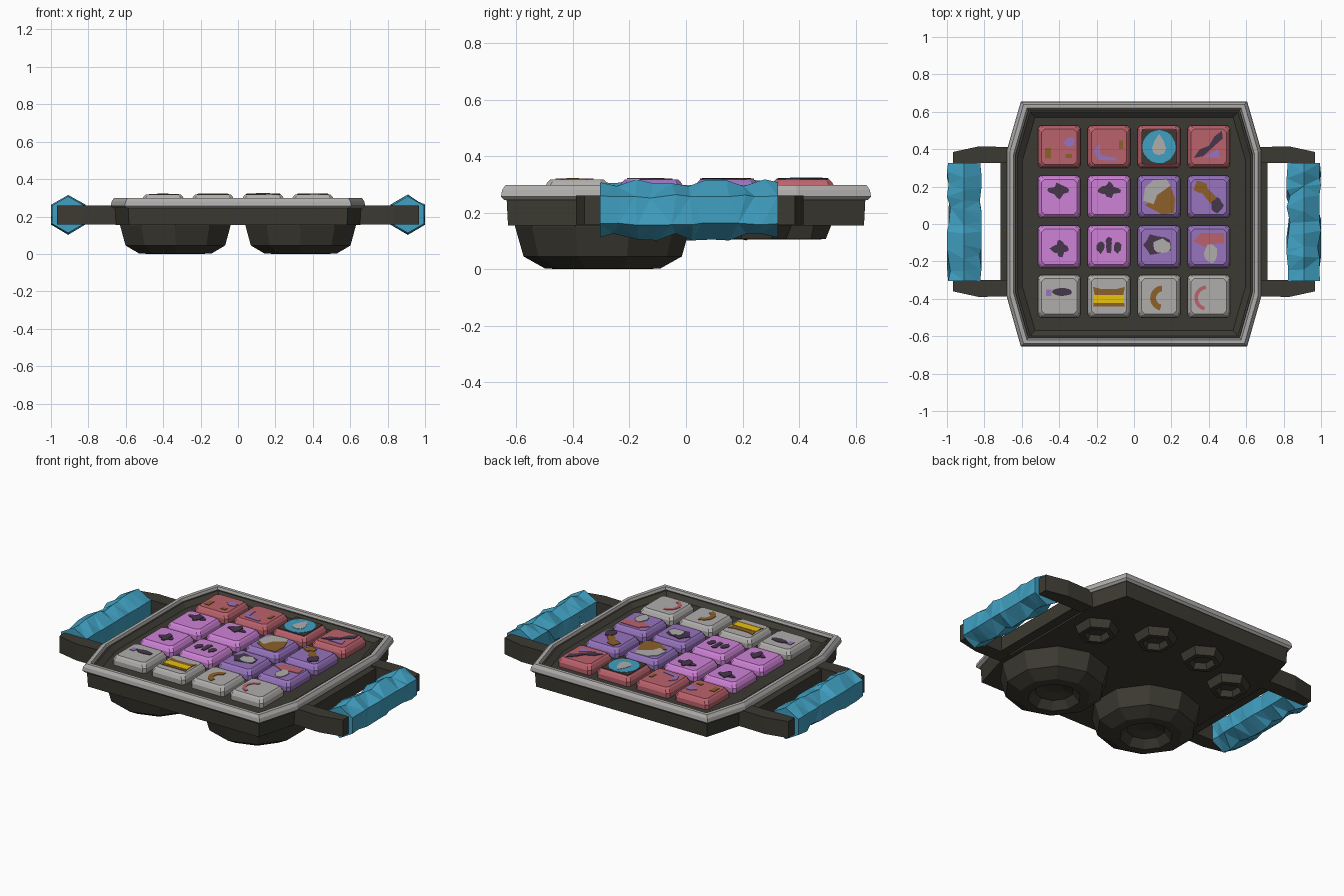
import bpy, bmesh, math, random

if "Cube" in bpy.data.objects:
    bpy.data.objects.remove(bpy.data.objects["Cube"])

random.seed(4)


def mat(name, r, g, b):
    lin = [((c / 255 + 0.055) / 1.055) ** 2.4 for c in (r, g, b)]
    m = bpy.data.materials.new(name)
    m.diffuse_color = (*lin, 1)
    m.use_nodes = True
    m.node_tree.nodes["Principled BSDF"].inputs["Base Color"].default_value = m.diffuse_color
    return m


DARK = mat("charcoal", 60, 58, 50)
GREY = mat("light grey", 176, 174, 172)
RED = mat("dusty red", 187, 98, 108)
PINK = mat("orchid pink", 206, 130, 214)
PURPLE = mat("purple", 151, 115, 190)
BLUE = mat("crystal blue", 64, 160, 194)
BROWN = mat("brown", 140, 96, 42)
YELLOW = mat("yellow", 232, 196, 12)
PLUM = mat("dark plum", 70, 54, 74)


def loft(name, rings, material, cap=True, closed=False):
    """Skin equal-length point rings into one flat shaded object."""
    bm = bmesh.new()
    vs = [[bm.verts.new(p) for p in ring] for ring in rings]
    pairs = list(zip(vs, vs[1:])) + ([(vs[-1], vs[0])] if closed else [])
    for a, b in pairs:
        for i in range(len(a)):
            j = (i + 1) % len(a)
            bm.faces.new((a[i], a[j], b[j], b[i]))
    if cap and not closed:
        bm.faces.new(vs[0])
        bm.faces.new(vs[-1])
    bmesh.ops.recalc_face_normals(bm, faces=bm.faces)
    me = bpy.data.meshes.new(name)
    bm.to_mesh(me)
    bm.free()
    me.materials.append(material)
    ob = bpy.data.objects.new(name, me)
    bpy.context.collection.objects.link(ob)
    return ob


def slab(name, pts, z0, z1, material):
    return loft(name, [[(x, y, z) for x, y in pts] for z in (z0, z1)], material)


def circle(cx, cy, r, z, n, turn=0.5):
    return [(cx + r * math.cos(math.tau * (i + turn) / n),
             cy + r * math.sin(math.tau * (i + turn) / n), z) for i in range(n)]


# Tray: eight-sided body with a raised grey rim
CORNERS = [(.605, .655), (.68, .395), (.68, -.39), (.605, -.655)]
OUTLINE = CORNERS + [(-x, y) for x, y in reversed(CORNERS)]


def tray_ring(inset, z):
    return [(x * (1 - inset / .68), y * (1 - inset / .655), z) for x, y in OUTLINE]


loft("tray_body", [tray_ring(.025, .155), tray_ring(.02, .25), tray_ring(.05, .262)], DARK)
loft("tray_rim", [tray_ring(d, z) for d, z in
                  ((.012, .245), (0, .257), (.004, .28), (.016, .298), (.036, .298), (.048, .262))],
     GREY, closed=True)
loft("tray_inner_lip", [tray_ring(d, z) for d, z in
                        ((.045, .262), (.046, .285), (.056, .285), (.085, .262))], DARK, closed=True)

# Side handles: dark bracket and faceted crystal grip
for s, side in ((-1, "left"), (1, "right")):
    bracket = [(.6, .41), (.83, .415), (.968, .385), (.968, -.36), (.83, -.39), (.6, -.385),
               (.6, -.3), (.87, -.3), (.87, .325), (.6, .325)]
    slab(side + "_handle_bracket", [(s * x, y) for x, y in bracket], .158, .26, DARK)
    slab(side + "_handle_mount", [(s * x, y) for x, y in
                                  ((.6, -.33), (.715, -.33), (.715, .35), (.6, .35))], .165, .25, DARK)
    rings = []
    n = 10
    for k in range(n + 1):
        edge = k in (0, n)
        ring = []
        for i in range(6):
            a = math.tau * i / 6 + math.pi / 2
            f = .93 if edge else random.choice((.8, .9, 1, 1.03))
            y = -.305 + .63 * k / n + (0 if edge else random.uniform(-.02, .02))
            x = max(-.092, min(.092, .107 * f * math.cos(a)))
            ring.append((s * (.908 + x), y, .21 + .105 * f * math.sin(a)))
        rings.append(ring)
    grip = loft(side + "_crystal_grip", rings, BLUE)
    grip.modifiers.new("facets", 'TRIANGULATE')

# Underside: two large hollow feet and four small hexagonal cups
for s, side in ((-1, "left"), (1, "right")):
    loft(side + "_large_foot", [circle(s * .335, -.295, r, z, 10) for r, z in
                                ((.315, .2), (.31, .15), (.28, .045), (.205, .003), (.15, 0),
                                 (.11, .045), (.05, .06))], DARK)
    for part, cx, cy in (("inner", .17, .39), ("outer", .48, .25)):
        loft(f"{side}_{part}_cup", [circle(s * cx, cy, r, z, 6) for r, z in
                                    ((.128, .165), (.105, .107), (.075, .105), (.06, .14))], DARK)

# Keys: four by four chamfered blocks
XS = (-.4, -.134, .134, .4)
YS = (.413, .145, -.122, -.386)
TOP = .318


def key_ring(cx, cy, h, z):
    c = .016
    q = [(h, h - c), (h - c, h), (c - h, h), (-h, h - c),
         (-h, c - h), (c - h, -h), (h - c, -h), (h, c - h)]
    return [(cx + x, cy + y, z) for x, y in q]


KEY_MATS = [[RED] * 4, [PINK, PINK, PURPLE, PURPLE], [PINK, PINK, PURPLE, PURPLE], [GREY] * 4]
for r, cy in enumerate(YS):
    for c, cx in enumerate(XS):
        loft(f"key_{r + 1}_{c + 1}", [key_ring(cx, cy, h, z) for h, z in
                                      ((.114, .258), (.114, .29), (.104, .308), (.094, TOP))],
             KEY_MATS[r][c])


# Painted key symbols as thin plates
def plate(name, r, c, pts, material, layer=0):
    z = TOP + .002 * layer
    slab(name, [(XS[c] + x, YS[r] + y) for x, y in pts], z - .001, z + .003, material)


def blob(name, r, c, x, y, rx, ry, material, layer=0, n=12, wobble=.2):
    pts = []
    for i in range(n):
        a, f = math.tau * i / n, 1 + random.uniform(-wobble, wobble)
        pts.append((x + rx * f * math.cos(a), y + ry * f * math.sin(a)))
    plate(name, r, c, pts, material, layer)


def box(name, r, c, x, y, w, h, material, layer=0):
    plate(name, r, c, [(x - w / 2, y - h / 2), (x + w / 2, y - h / 2),
                       (x + w / 2, y + h / 2), (x - w / 2, y + h / 2)], material, layer)


def crescent(name, r, c, material, x, y, rad, width):
    angles = [math.radians(95 + 18 * i) for i in range(10)]
    outer = [(x + rad * math.cos(a), y + rad * math.sin(a)) for a in angles]
    inner = [(x + (rad - width) * math.cos(a), y + (rad - width) * math.sin(a)) for a in angles]
    plate(name, r, c, outer + inner[::-1], material)


# Top row symbols
box("brown_mark_a", 0, 0, -.06, -.035, .03, .055, BROWN)
box("brown_mark_b", 0, 0, .05, -.05, .035, .022, BROWN)
blob("purple_mark", 0, 0, .055, .025, .03, .025, PURPLE)
plate("purple_corner", 0, 1, [(-.08, -.02), (-.05, .02), (-.045, -.045), (.04, -.06),
                              (.04, -.075), (-.06, -.07)], PURPLE)
box("brown_mark_c", 0, 1, .065, .01, .02, .045, BROWN)
box("dark_panel", 0, 2, 0, 0, .184, .184, DARK)
blob("blue_disc", 0, 2, 0, 0, .088, .088, BLUE, 1, 24, .02)
plate("grey_drop", 0, 2, [(0, .07), (-.025, .03), (-.038, -.01), (-.028, -.035), (0, -.045),
                          (.028, -.035), (.038, -.01), (.025, .03)], GREY, 2)
plate("dark_wave", 0, 3, [(-.08, -.06), (-.03, -.05), (.03, .005), (.075, .045), (.07, .085),
                          (.03, .055), (0, .005), (-.05, -.015)], PLUM)
plate("purple_wedge", 0, 3, [(-.03, -.058), (.06, -.06), (.05, -.01)], PURPLE)

# Second row symbols
for c in (0, 1):
    blob("dark_splash", 1, c, 0, .035, .062, .022, PLUM, wobble=.15)
    blob("dark_splash_core", 1, c, 0, .035, .025, .042, PLUM, 1)
plate("grey_rock", 1, 2, [(-.085, -.02), (-.075, .05), (-.03, .09), (.04, .095), (.06, .06),
                          (-.01, .01), (-.03, -.04)], GREY)
plate("brown_rock", 1, 2, [(-.075, -.045), (-.01, .01), (.06, .06), (.085, -.01), (.08, -.085),
                           (.02, -.095)], BROWN)
plate("brown_stem", 1, 3, [(-.06, .05), (-.03, .07), (.05, -.01), (.02, -.05)], BROWN)
blob("brown_knob", 1, 3, -.045, .055, .035, .03, BROWN, 1)
blob("dark_knob", 1, 3, .045, -.045, .03, .038, PLUM, 1)

# Third row symbols
blob("dark_spot", 2, 0, .005, -.01, .05, .022, PLUM)
blob("dark_spot_core", 2, 0, .005, -.01, .022, .045, PLUM, 1)
for x, w in ((-.045, .022), (0, .018), (.045, .022)):
    blob("dark_dot", 2, 1, x, -.005, w, .03, PLUM)
blob("dark_dot_top", 2, 1, 0, .03, .018, .025, PLUM)
blob("dark_cloud", 2, 2, -.005, .01, .075, .055, PLUM)
blob("grey_cloud", 2, 2, .02, .005, .05, .035, GREY, 1)
plate("red_hook", 2, 3, [(-.085, .03), (-.04, .075), (.08, .075), (.085, .02), (.03, .015),
                         (-.02, .0)], RED)
blob("grey_bulb", 2, 3, .012, -.035, .035, .05, GREY, 1, wobble=.1)

# Bottom row symbols
blob("dark_capsule", 3, 0, .015, .022, .052, .022, PLUM, wobble=.08)
box("purple_tip", 3, 0, -.055, .018, .03, .035, PURPLE)
plate("brown_crate", 3, 1, [(-.085, -.055), (.085, -.055), (.075, 0), (.085, .05), (.04, .038),
                            (-.04, .038), (-.085, .05), (-.075, 0)], BROWN)
box("yellow_bar", 3, 1, 0, -.015, .16, .045, YELLOW, 1)
crescent("brown_crescent", 3, 2, BROWN, .02, -.01, .068, .032)
crescent("red_crescent", 3, 3, RED, -.01, -.01, .068, .02)
